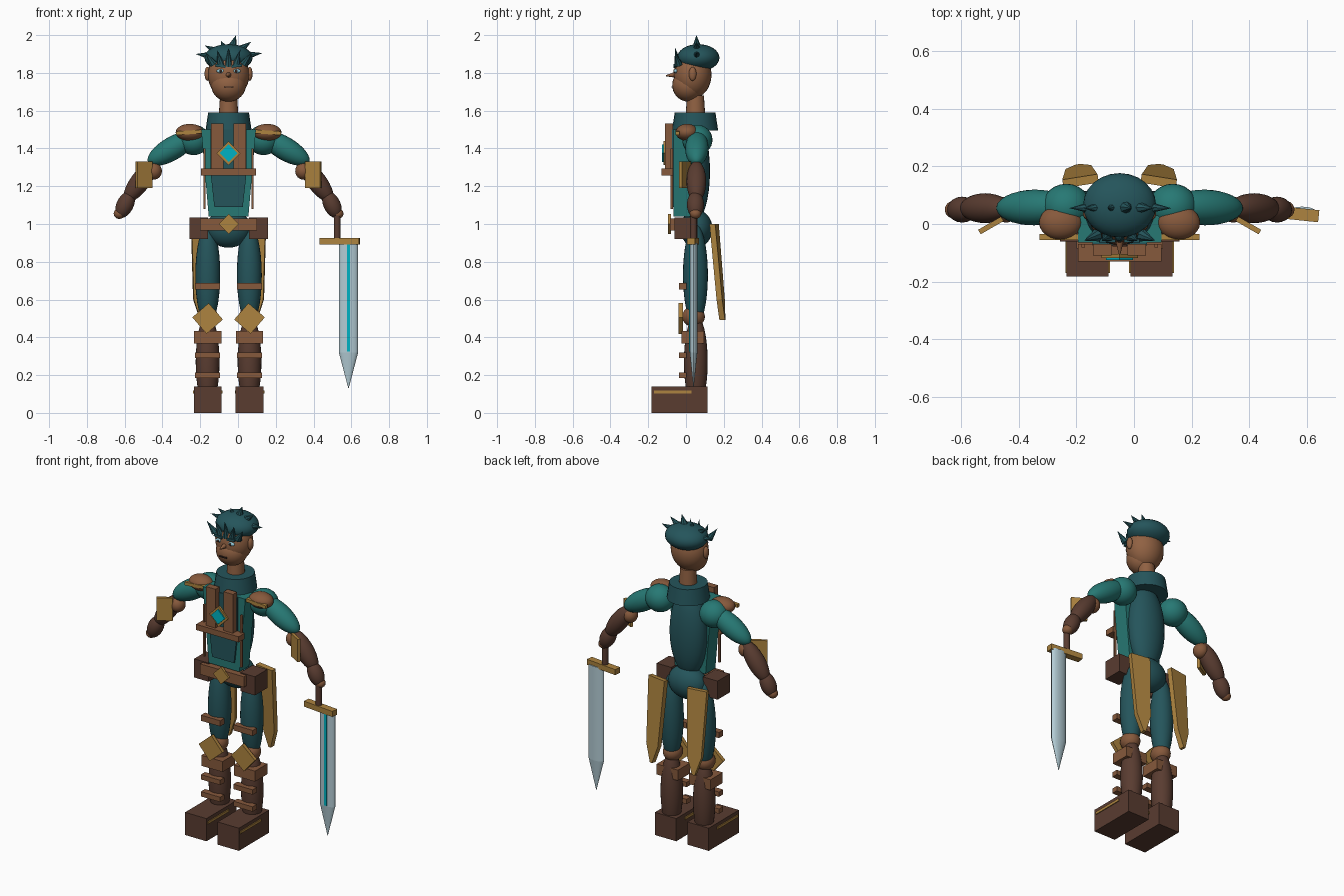
import bpy, bmesh, math
from mathutils import Vector, Matrix, Euler

if "Cube" in bpy.data.objects:
    bpy.data.objects.remove(bpy.data.objects["Cube"])

CX = -0.05  # body centre line


def material(name, rgb):
    m = bpy.data.materials.new(name)
    m.use_nodes = True
    m.diffuse_color = (*rgb, 1)
    m.node_tree.nodes["Principled BSDF"].inputs["Base Color"].default_value = (*rgb, 1)
    return m


SKIN = material("skin", (0.28, 0.12, 0.055))
TEAL = material("teal_cloth", (0.02, 0.19, 0.175))
DARK = material("dark_teal", (0.018, 0.09, 0.105))
LEATHER = material("leather", (0.24, 0.1, 0.045))
HIDE = material("dark_leather", (0.1, 0.045, 0.03))
GOLD = material("gold", (0.42, 0.23, 0.05))
STEEL = material("steel", (0.45, 0.6, 0.66))
CYAN = material("cyan", (0.0, 0.45, 0.55))
EYE = material("pale_blue", (0.3, 0.6, 0.7))
BLACK = material("mouth_dark", (0.04, 0.02, 0.015))


def finish(name, bm, mat, smooth=False):
    bmesh.ops.recalc_face_normals(bm, faces=bm.faces)
    me = bpy.data.meshes.new(name)
    bm.to_mesh(me)
    bm.free()
    me.materials.append(mat)
    ob = bpy.data.objects.new(name, me)
    bpy.context.collection.objects.link(ob)
    if smooth:
        bpy.ops.object.select_all(action="DESELECT")
        ob.select_set(True)
        bpy.context.view_layer.objects.active = ob
        bpy.ops.object.shade_smooth_by_angle(angle=math.radians(40))
    return ob


def ball(name, loc, radii, mat, turn=None):
    bm = bmesh.new()
    bmesh.ops.create_uvsphere(bm, u_segments=24, v_segments=16, radius=1)
    rot = turn or Matrix.Identity(4)
    bm.transform(Matrix.Translation(loc) @ rot @ Matrix.Diagonal((*radii, 1)))
    return finish(name, bm, mat, True)


def limb(name, p, q, r, mat):
    """Long ellipsoid with its tips at p and q."""
    p, q = Vector(p), Vector(q)
    turn = (q - p).to_track_quat("Z", "Y").to_matrix().to_4x4()
    return ball(name, (p + q) / 2, (r, r, (q - p).length / 2), mat, turn)


def taper(name, p, q, r1, r2, mat, sides=20, flat=1):
    """Cone or cylinder from p to q, optionally flattened in y."""
    p, q = Vector(p), Vector(q)
    bm = bmesh.new()
    bmesh.ops.create_cone(bm, cap_ends=True, segments=sides, radius1=r1, radius2=r2,
                          depth=(q - p).length)
    turn = (q - p).to_track_quat("Z", "Y").to_matrix().to_4x4()
    bm.transform(Matrix.Translation((p + q) / 2) @ Matrix.Diagonal((1, flat, 1, 1)) @ turn)
    return finish(name, bm, mat, True)


def box(name, loc, size, mat, rot=(0, 0, 0)):
    bm = bmesh.new()
    bmesh.ops.create_cube(bm, size=1)
    turn = Euler([math.radians(a) for a in rot]).to_matrix().to_4x4()
    bm.transform(Matrix.Translation(loc) @ turn @ Matrix.Diagonal((*size, 1)))
    return finish(name, bm, mat)


def plate(name, half, y0, y1, mat, move=None):
    """Symmetric plate from (half width, z) pairs, thick from y0 to y1."""
    outline = [(w, z) for w, z in half] + [(-w, z) for w, z in reversed(half)]
    bm = bmesh.new()
    face = bm.faces.new([bm.verts.new((x, y0, z)) for x, z in outline])
    ext = bmesh.ops.extrude_face_region(bm, geom=[face])
    verts = [v for v in ext["geom"] if isinstance(v, bmesh.types.BMVert)]
    bmesh.ops.translate(bm, verts=verts, vec=(0, y1 - y0, 0))
    bm.transform(move or Matrix.Translation((CX, 0, 0)))
    return finish(name, bm, mat)


# Head, face and hair
ball("head", (CX, 0.035, 1.79), (0.11, 0.1, 0.125), SKIN)
ball("jaw", (CX, 0.012, 1.735), (0.092, 0.085, 0.087), SKIN)
taper("neck", (CX, 0.05, 1.57), (CX, 0.05, 1.68), 0.052, 0.045, SKIN)
taper("nose", (CX, -0.055, 1.79), (CX, -0.105, 1.785), 0.016, 0.003, SKIN, 10)
box("mouth", (CX, -0.074, 1.725), (0.05, 0.008, 0.007), BLACK)
ball("hair_cap", (CX, 0.065, 1.88), (0.127, 0.112, 0.072), DARK)
crown = [(-0.175, 1.9), (-0.125, 1.945), (-0.04, 1.97), (0.04, 2.0), (0.12, 1.965), (0.18, 1.905)]
for x, z in crown:
    d = Vector((x, 0, z - 1.86))
    root = Vector((CX, 0.058, 1.87)) + d * 0.45
    taper("crown_spike", root, (CX + x, 0.055, z), 0.026, 0, DARK, 8)
for i in range(-2, 3):
    taper("fringe_spike", (CX + i * 0.04, -0.04, 1.835 + 0.005 * abs(i)),
          (CX + i * 0.062, -0.058, 1.935 - 0.012 * abs(i)), 0.022, 0, DARK, 8)

# Torso, vest and collar
ball("torso", (CX, 0.045, 1.28), (0.118, 0.082, 0.27), DARK)
plate("vest", [(0.105, 1.04), (0.145, 1.5)], -0.065, 0.03, TEAL)
plate("vest_front", [(0.075, 1.09), (0.095, 1.27), (0.095, 1.5)], -0.075, -0.06, DARK)
taper("collar", (CX, 0.048, 1.495), (CX, 0.048, 1.59), 0.122, 0.108, DARK, 24)
ball("hips", (CX, 0.055, 0.975), (0.12, 0.085, 0.1), DARK)

# Chest straps and jewel
box("chest_band", (CX, -0.1, 1.275), (0.29, 0.06, 0.035), LEATHER)
box("jewel_setting", (CX, -0.112, 1.375), (0.09, 0.014, 0.09), GOLD, (0, 45, 0))
box("jewel", (CX, -0.119, 1.375), (0.066, 0.014, 0.066), CYAN, (0, 45, 0))

# Belt
box("belt", (CX, -0.05, 0.997), (0.3, 0.07, 0.065), LEATHER)
box("belt_buckle", (CX, -0.088, 1.0), (0.075, 0.016, 0.075), GOLD, (0, 45, 0))

# Paired parts, s = -1 for right and +1 for left
for s, side in ((-1, "right"), (1, "left")):
    def at(x, y, z):
        return (CX + s * x, y, z)

    def n(part):
        return side + "_" + part

    # Face sides
    ball(n("ear"), at(0.112, 0.035, 1.795), (0.015, 0.02, 0.037), SKIN)
    ball(n("eye"), at(0.043, -0.054, 1.81), (0.021, 0.01, 0.011), EYE)
    ball(n("pupil"), at(0.041, -0.063, 1.81), (0.007, 0.004, 0.008), BLACK)
    box(n("eyebrow"), at(0.043, -0.055, 1.837), (0.055, 0.02, 0.014), DARK, (0, s * -8, 0))

    # Chest strap and side cord
    box(n("chest_strap"), at(0.06, -0.09, 1.4), (0.065, 0.04, 0.265), LEATHER)
    box(n("cord"), at(0.127, -0.075, 1.24), (0.012, 0.012, 0.32), LEATHER)
    box(n("pouch"), at(0.158, 0.0, 0.978), (0.1, 0.12, 0.115), HIDE)

    # Arm
    ball(n("shoulder"), at(0.185, 0.06, 1.445), (0.085, 0.08, 0.08), TEAL)
    ball(n("shoulder_pad"), at(0.205, 0.005, 1.485), (0.075, 0.06, 0.045), LEATHER)
    box(n("shoulder_trim"), at(0.21, -0.045, 1.485), (0.135, 0.02, 0.02), GOLD, (0, s * 4, 0))
    limb(n("upper_arm"), at(0.17, 0.06, 1.475), at(0.425, 0.055, 1.325), 0.062, TEAL)
    ball(n("elbow"), at(0.395, 0.05, 1.28), (0.042, 0.045, 0.045), LEATHER)
    limb(n("forearm"), at(0.39, 0.055, 1.33), at(0.545, 0.055, 1.12), 0.052, HIDE)
    box(n("arm_guard"), at(0.448, -0.005, 1.26), (0.092, 0.018, 0.14), GOLD, (0, 0, s * -30))
    limb(n("hand"), at(0.515, 0.05, 1.17), at(0.58, 0.05, 1.035), 0.045, HIDE)
    ball(n("fingers"), at(0.578, 0.05, 1.055), (0.03, 0.03, 0.028), LEATHER)

    # Leg
    leg = 0.111
    limb(n("thigh"), at(leg - 0.002, 0.05, 1.0), at(leg, 0.05, 0.46), 0.066, DARK)
    ball(n("knee"), at(leg, 0.04, 0.51), (0.055, 0.06, 0.055), LEATHER)
    box(n("knee_plate"), at(leg, -0.028, 0.5), (0.115, 0.022, 0.115), GOLD, (0, 45 - s * 4, 0))
    limb(n("calf"), at(leg, 0.052, 0.52), at(leg, 0.052, 0.02), 0.063, HIDE)
    box(n("boot_cuff"), at(leg, 0.035, 0.4), (0.145, 0.12, 0.065), LEATHER)
    for z, h in ((0.67, 0.035), (0.305, 0.03), (0.2, 0.03)):
        box(n("leg_strap"), at(leg, -0.018, z), (0.132, 0.04, h), LEATHER)
    box(n("boot"), at(leg, -0.035, 0.07), (0.146, 0.295, 0.14), HIDE)
    box(n("boot_trim"), at(leg, -0.07, 0.11), (0.156, 0.2, 0.016), GOLD)

    # Coat tail
    tail = (Matrix.Translation(at(0.136, 0.15, 1.0)) @ Matrix.Rotation(math.radians(s * -9), 4, "Z")
            @ Matrix.Rotation(math.radians(5), 4, "X"))
    plate(n("coat_tail"), [(0.062, 0), (0.045, -0.4), (0.008, -0.51)], -0.016, 0.014, GOLD, tail)

# Sword in the left hand
taper("sword_grip", (0.525, 0.04, 0.91), (0.525, 0.04, 1.08), 0.018, 0.018, HIDE, 12)
box("sword_guard", (0.538, 0.038, 0.908), (0.21, 0.042, 0.034), GOLD, (0, 0, -6))
taper("blade", (0.585, 0.04, 0.32), (0.585, 0.04, 0.9), 0.051, 0.051, STEEL, 16, 0.4)
taper("blade_tip", (0.585, 0.04, 0.32), (0.585, 0.04, 0.13), 0.051, 0.001, STEEL, 16, 0.4)
box("blade_fuller", (0.585, 0.019, 0.61), (0.018, 0.008, 0.57), CYAN)
